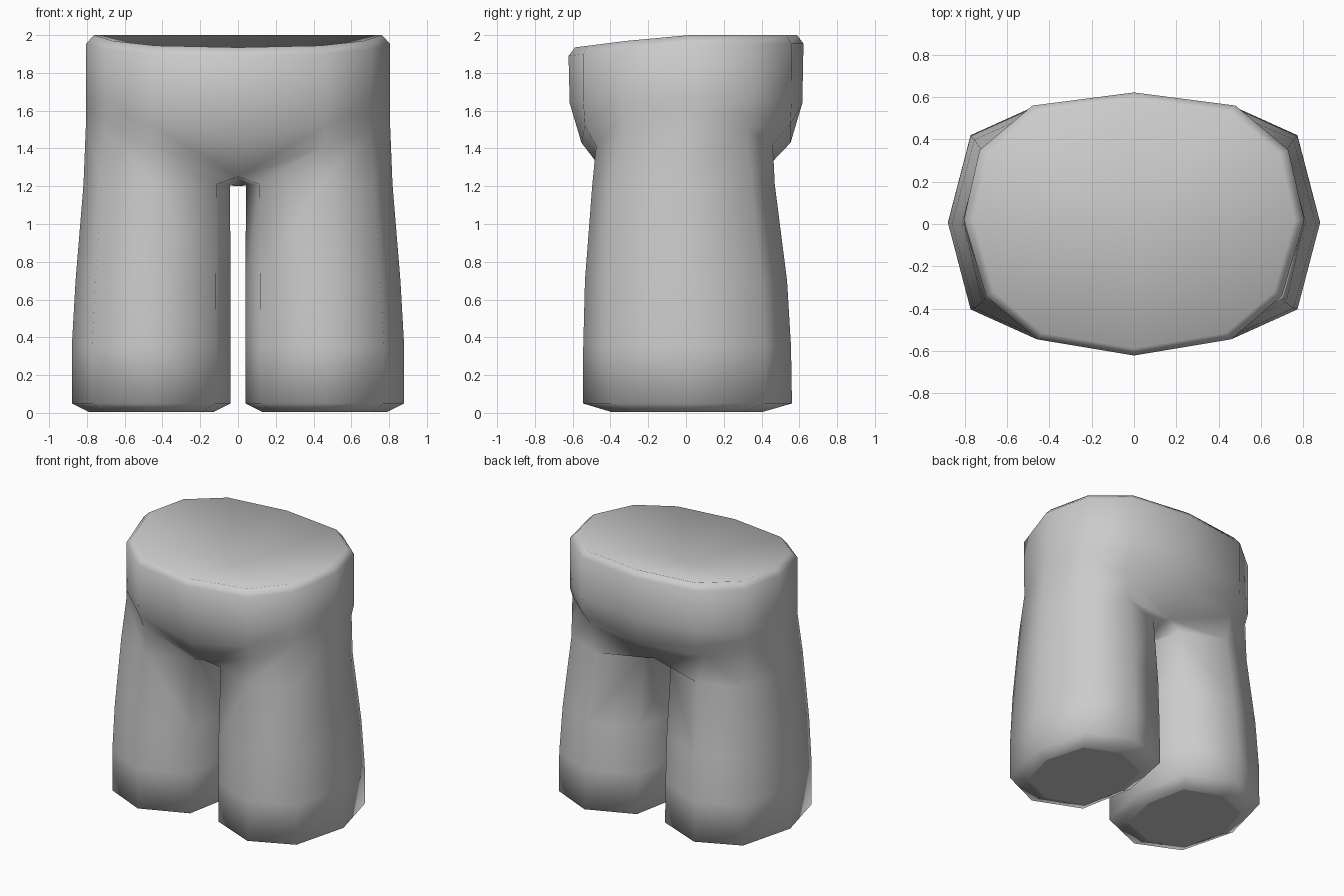
import bpy, bmesh, math

cube = bpy.data.objects.get("Cube")
if cube:
    bpy.data.objects.remove(cube)

grey = bpy.data.materials.new("plain grey")
grey.use_nodes = True
colour = (0.6, 0.6, 0.6, 1)
grey.diffuse_color = colour
grey.node_tree.nodes["Principled BSDF"].inputs["Base Color"].default_value = colour

bm = bmesh.new()


def ring(points):
    return [bm.verts.new(p) for p in points]


def bridge(a, b, closed):
    n = len(a)
    for i in range(n if closed else n - 1):
        j = (i + 1) % n
        bm.faces.new((a[i], a[j], b[j], b[i]))


def squared(value, power):
    return math.copysign(abs(value) ** power, value)


# Left leg: squarish octagons, front column first, running round the outside
def leg_ring(z, cx, rx, cy, ry):
    points = []
    for i in range(8):
        angle = math.radians(45 * i - 90)
        c, s = math.cos(angle), math.sin(angle)
        points.append((cx + rx * squared(c, 0.6 if c < 0 else 0.85),
                       cy + ry * squared(s, 0.85), z))
    return ring(points)


leg = [leg_ring(*r) for r in (
    (0.005, 0.46, 0.33, 0.005, 0.40),
    (0.05, 0.46, 0.42, 0.008, 0.553),
    (0.35, 0.46, 0.42, 0.006, 0.55),
    (0.7, 0.45, 0.41, 0.0, 0.535),
    (1.21, 0.43, 0.388, -0.013, 0.483),
)]
sole = bm.faces.new(list(reversed(leg[0])))
for low, high in zip(leg, leg[1:]):
    bridge(low, high, True)

# Hips: half outline from front centre round the side to back centre
half = [(0, -0.622), (0.46, -0.545), (0.70, -0.34), (0.805, 0.02),
        (0.73, 0.35), (0.48, 0.56), (0, 0.622)]


def hip_ring(z, pinch=1, grow=0, scale=1, shift=0):
    return ring([(x * scale, y * scale * min(1, pinch + grow * x) + shift, z(x, y))
                 for x, y in half])


def rim_height(x, y):
    return 2.0 + min(0, y + 0.08) * 0.12


crease = hip_ring(lambda x, y: 1.25 + 0.35 * x, 0.64, 0.44, shift=-0.017)
hips = [
    crease,
    hip_ring(lambda x, y: 1.43 + 0.2 * x, 0.89, 0.2),
    hip_ring(lambda x, y: 1.64 + 0.03 * x, 0.99, 0.02),
    hip_ring(lambda x, y: rim_height(x, y) - 0.045),
    hip_ring(rim_height, scale=0.945),
]
for low, high in zip(hips, hips[1:]):
    bridge(low, high, False)

# Join the leg to the hips through the crotch
crotch = bm.verts.new((0, 0, 1.2))
bridge(leg[-1], crease[:1] and crease[1:6] + [crease[6], crotch, crease[0]], True)

# Dished waist
centre = bm.verts.new((0, -0.02, 1.815))
for a, b in zip(hips[-1], hips[-1][1:]):
    bm.faces.new((a, b, centre))

for face in bm.faces:
    face.smooth = face is not sole
bmesh.ops.recalc_face_normals(bm, faces=bm.faces)
mesh = bpy.data.meshes.new("trousers")
bm.to_mesh(mesh)
bm.free()
mesh.materials.append(grey)
trousers = bpy.data.objects.new("trousers", mesh)
bpy.context.collection.objects.link(trousers)

# Right half
mirror = trousers.modifiers.new("mirror", 'MIRROR')
mirror.use_clip = True
mirror.merge_threshold = 0.001
